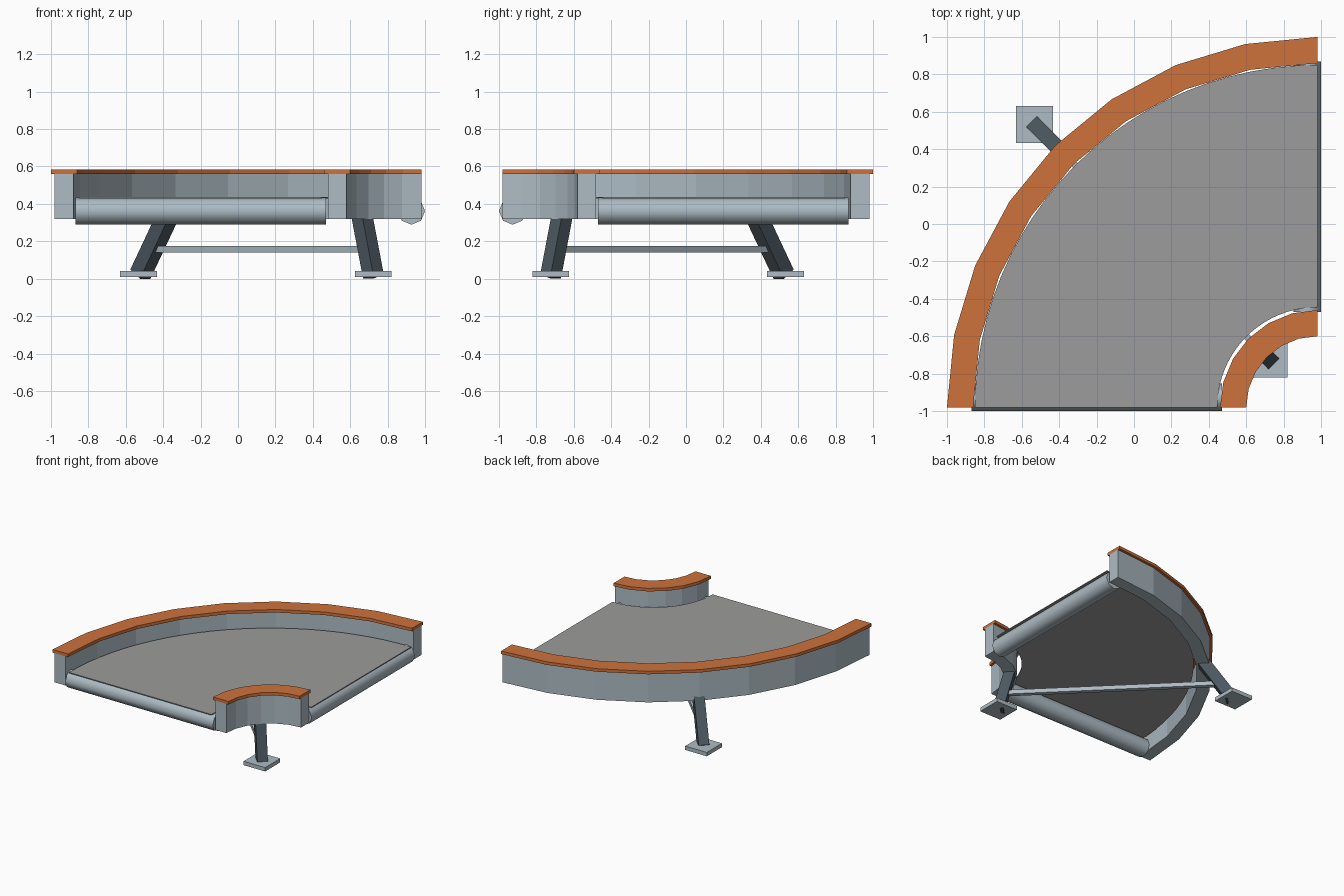
import bpy, bmesh
from math import cos, sin, pi, radians
from mathutils import Vector, Matrix

if "Cube" in bpy.data.objects:
    bpy.data.objects.remove(bpy.data.objects["Cube"])

CX, CY = 0.98, -0.98  # centre of the bend


def mat(name, rgb):
    m = bpy.data.materials.new(name)
    m.diffuse_color = (*rgb, 1)
    m.use_nodes = True
    m.node_tree.nodes["Principled BSDF"].inputs["Base Color"].default_value = m.diffuse_color
    return m


ORANGE = mat("orange", (0.62, 0.17, 0.045))
DARK = mat("dark_steel", (0.07, 0.095, 0.115))
BELT = mat("belt_grey", (0.33, 0.335, 0.325))
STEEL = mat("steel", (0.42, 0.5, 0.55))


def finish(bm, name, material):
    bmesh.ops.recalc_face_normals(bm, faces=bm.faces)
    me = bpy.data.meshes.new(name)
    bm.to_mesh(me)
    bm.free()
    ob = bpy.data.objects.new(name, me)
    bpy.context.collection.objects.link(ob)
    me.materials.append(material)
    return ob


def arc_band(name, r0, r1, z0, z1, segs, material):
    """Quarter ring with a rectangular section."""
    bm = bmesh.new()
    rings = []
    for i in range(segs + 1):
        a = pi / 2 + pi / 2 * i / segs
        rings.append([bm.verts.new((CX + r * cos(a), CY + r * sin(a), z))
                      for r, z in ((r0, z0), (r1, z0), (r1, z1), (r0, z1))])
    for a, b in zip(rings, rings[1:]):
        for k in range(4):
            n = (k + 1) % 4
            bm.faces.new((a[k], a[n], b[n], b[k]))
    bm.faces.new(rings[0])
    bm.faces.new(rings[-1])
    return finish(bm, name, material)


def beam(name, p, q, w, t, material):
    """Box from p to q; w is the horizontal width, t the other thickness."""
    p, q = Vector(p), Vector(q)
    u = (q - p).normalized()
    side = u.cross(Vector((0, 0, 1))).normalized()
    up = side.cross(u)
    rot = Matrix((side, up, u)).transposed().to_4x4()
    bm = bmesh.new()
    bmesh.ops.create_cube(bm, size=1, matrix=Matrix.Translation((p + q) / 2) @ rot
                          @ Matrix.Diagonal((w, t, (q - p).length, 1)))
    return finish(bm, name, material)


def roller(name, centre, axis_rot):
    bm = bmesh.new()
    bmesh.ops.create_cone(bm, cap_ends=True, segments=8, radius1=0.073, radius2=0.073,
                          depth=1.34, matrix=Matrix.Translation(centre) @ axis_rot)
    for f in bm.faces:
        f.smooth = len(f.verts) == 4
    for e in bm.edges:
        e.smooth = not any(len(f.verts) == 8 for f in e.link_faces)
    return finish(bm, name, STEEL)


# side walls and their orange caps
arc_band("outer_wall", 1.86, 1.96, 0.32, 0.56, 8, STEEL)
arc_band("outer_cap", 1.84, 1.98, 0.56, 0.585, 8, ORANGE)
arc_band("inner_wall", 0.40, 0.50, 0.32, 0.56, 6, STEEL)
arc_band("inner_cap", 0.38, 0.52, 0.56, 0.585, 6, ORANGE)

# belt surface
arc_band("belt", 0.535, 1.83, 0.43, 0.437, 24, BELT)

# end rollers
roller("front_roller", (-0.20, -0.927, 0.362), Matrix.Rotation(pi / 2, 4, 'Y'))
roller("right_roller", (0.927, 0.20, 0.362), Matrix.Rotation(pi / 2, 4, 'X'))

# splayed legs, foot pads and brace along the diagonal
beam("outer_leg", (-0.522, 0.522, 0.024), (-0.367, 0.367, 0.354), 0.08, 0.088, DARK)
beam("inner_leg", (0.724, -0.724, 0.012), (0.66, -0.66, 0.35), 0.08, 0.08, DARK)
for name, d in (("outer_foot", -0.532), ("inner_foot", 0.724)):
    beam(name, (d, -d - 0.098, 0.025), (d, -d + 0.098, 0.025), 0.196, 0.032, STEEL)
beam("brace", (-0.45, 0.45, 0.157), (0.69, -0.69, 0.157), 0.035, 0.035, STEEL)
